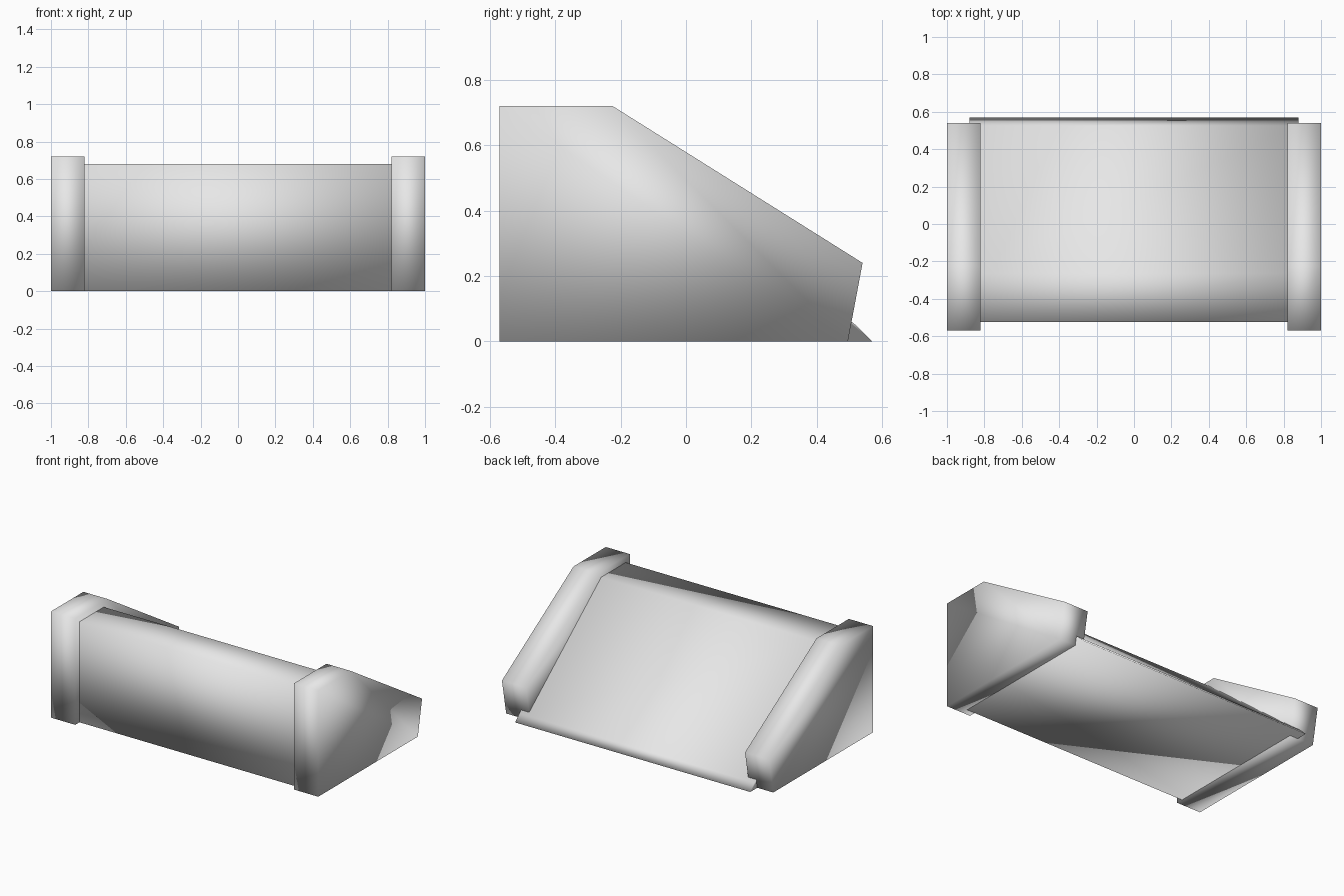
import bpy
import bmesh

cube = bpy.data.objects.get("Cube")
if cube:
    bpy.data.objects.remove(cube, do_unlink=True)

# One plain grey for every part
grey = bpy.data.materials.new("light_grey")
grey.use_nodes = True
colour = (0.8, 0.8, 0.8, 1)
grey.diffuse_color = colour
grey.node_tree.nodes["Principled BSDF"].inputs["Base Color"].default_value = colour


def extrude_profile(name, profile, x_start, x_end):
    """Smooth-shaded prism: a y-z profile swept along x."""
    bm = bmesh.new()
    face = bm.faces.new([bm.verts.new((x_start, y, z)) for y, z in profile])
    swept = bmesh.ops.extrude_face_region(bm, geom=[face], use_keep_orig=True)
    moved = [v for v in swept["geom"] if isinstance(v, bmesh.types.BMVert)]
    bmesh.ops.translate(bm, verts=moved, vec=(x_end - x_start, 0, 0))
    bmesh.ops.recalc_face_normals(bm, faces=bm.faces)
    for f in bm.faces:
        f.smooth = True
    mesh = bpy.data.meshes.new(name)
    bm.to_mesh(mesh)
    bm.free()
    mesh.materials.append(grey)
    obj = bpy.data.objects.new(name, mesh)
    bpy.context.collection.objects.link(obj)
    return obj


# Ramp wedge with a steeper lip at the back, ends buried in the walls
ramp_profile = [(-0.525, 0), (-0.525, 0.68), (-0.264, 0.68), (0.525, 0.045), (0.57, 0)]
extrude_profile("ramp", ramp_profile, -0.88, 0.88)

# Side walls, taller than the ramp
wall_profile = [(-0.57, 0), (-0.57, 0.72), (-0.225, 0.72), (0.54, 0.24), (0.495, 0)]
for side, name in ((1, "left_wall"), (-1, "right_wall")):
    extrude_profile(name, wall_profile, side * 0.82, side * 1.0)
